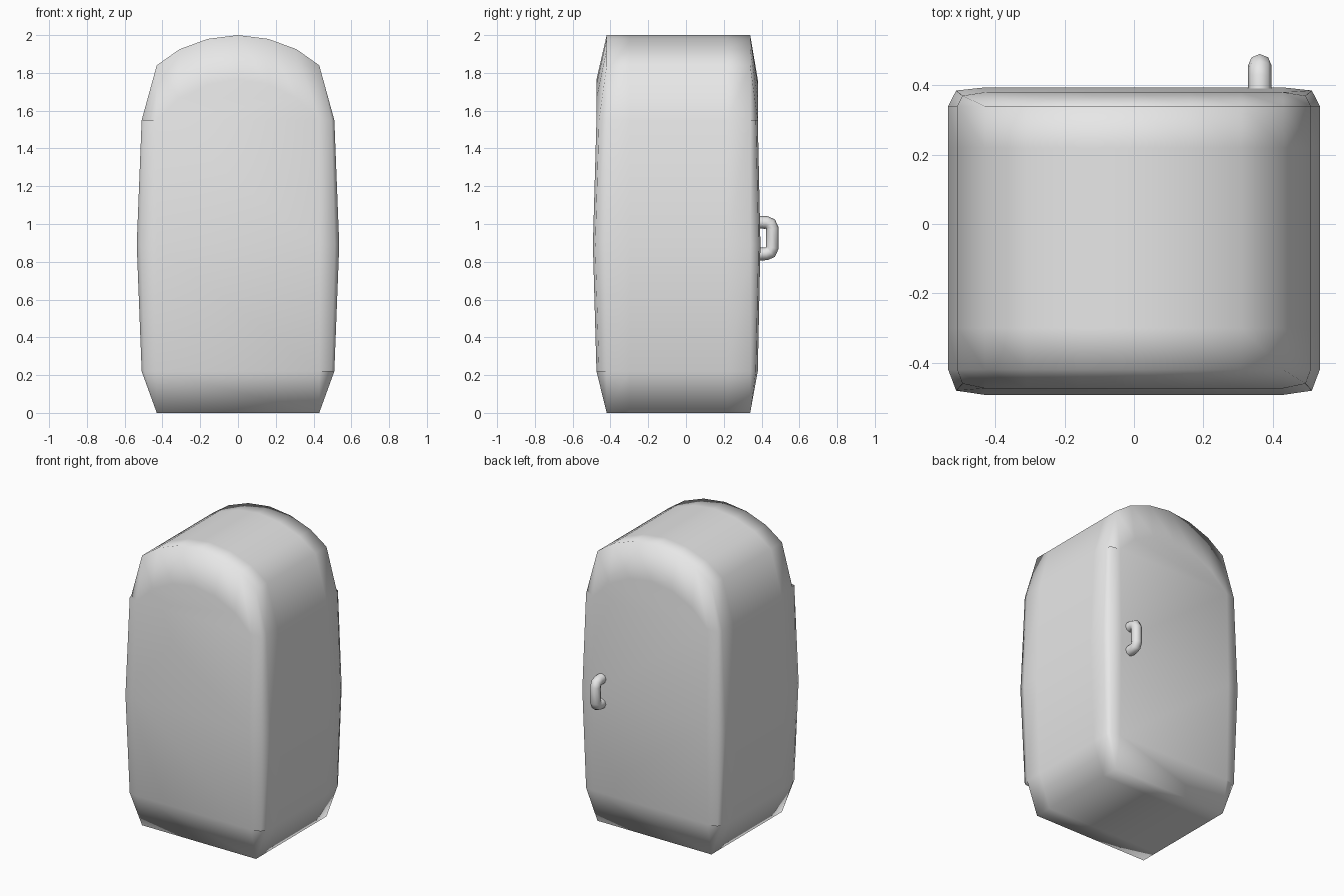
import bpy
import bmesh

if "Cube" in bpy.data.objects:
    bpy.data.objects.remove(bpy.data.objects["Cube"], do_unlink=True)

grey = bpy.data.materials.new("light_grey")
grey.use_nodes = True
grey.diffuse_color = (0.8, 0.8, 0.8, 1)
grey.node_tree.nodes["Principled BSDF"].inputs["Base Color"].default_value = (0.8, 0.8, 0.8, 1)

# Right half profiles (x, z), bottom corner to arch peak: core, rounded corner, end panel
core = [(.43, 0), (.51, .22), (.536, .89), (.51, 1.55), (.43, 1.84), (.31, 1.925), (.16, 1.98), (0, 2)]
panel = [(.43, .22), (.43, .22), (.43, .89), (.43, 1.55), (.43, 1.55), (.31, 1.665), (.16, 1.74), (0, 1.765)]
corner = list(panel)
corner[1:4] = [(.495, .22), (.513, .89), (.495, 1.55)]
core_depth = [0] * len(core)
panel_depth = [.04, .04, .054, .04, .04, .04, .04, .04]
corner_depth = list(panel_depth)
corner_depth[1:4] = [.03, .045, .03]

bm = bmesh.new()


def ring(profile, base, depths, side):
    """Full loop: right half up to the peak, then the mirrored left half down."""
    pts = [(x, base + side * d, z) for (x, z), d in zip(profile, depths)]
    pts += [(-x, y, z) for x, y, z in reversed(pts[:-1])]
    return [bm.verts.new(p) for p in pts]


front, back = -.42, .34
rings = [
    ring(panel, front, [d * 1.35 for d in panel_depth], -1),
    ring(corner, front, [d * 1.35 for d in corner_depth], -1),
    ring(core, front, core_depth, -1),
    ring(core, front + .12, core_depth, -1),
    ring(core, back - .12, core_depth, 1),
    ring(core, back, core_depth, 1),
    ring(corner, back, corner_depth, 1),
    ring(panel, back, panel_depth, 1),
]

# Skin between neighbouring loops, including the underside
count = len(rings[0])
for a, b in zip(rings, rings[1:]):
    for i in range(count):
        j = (i + 1) % count
        bm.faces.new((a[i], a[j], b[j], b[i]))

# Slightly bulged end panels, split at mid height and at the arch spring line
for r in (rings[0], rings[-1]):
    n = count - 1
    bm.faces.new((r[1], r[2], r[n - 2], r[n - 1]))
    bm.faces.new((r[2], r[3], r[n - 3], r[n - 2]))
    bm.faces.new(r[4:n - 3])

bmesh.ops.remove_doubles(bm, verts=bm.verts, dist=.0005)
bmesh.ops.recalc_face_normals(bm, faces=bm.faces)
mesh = bpy.data.meshes.new("body")
bm.to_mesh(mesh)
bm.free()
mesh.materials.append(grey)
mesh.shade_smooth()
body = bpy.data.objects.new("body", mesh)
bpy.context.collection.objects.link(body)

# Bracket handle on the back, a round bar bent into a C
curve = bpy.data.curves.new("handle", "CURVE")
curve.dimensions = "3D"
curve.bevel_depth = .034
curve.bevel_resolution = 2
curve.use_fill_caps = True
half = [(.37, .085), (.425, .083), (.447, .075), (.457, .05)]
path = [(y, .925 + h) for y, h in half] + [(y, .925 - h) for y, h in reversed(half)]
spline = curve.splines.new("POLY")
spline.points.add(len(path) - 1)
for point, (y, z) in zip(spline.points, path):
    point.co = (.363, y, z, 1)
spline.use_smooth = True
curve.materials.append(grey)
handle = bpy.data.objects.new("handle", curve)
bpy.context.collection.objects.link(handle)
